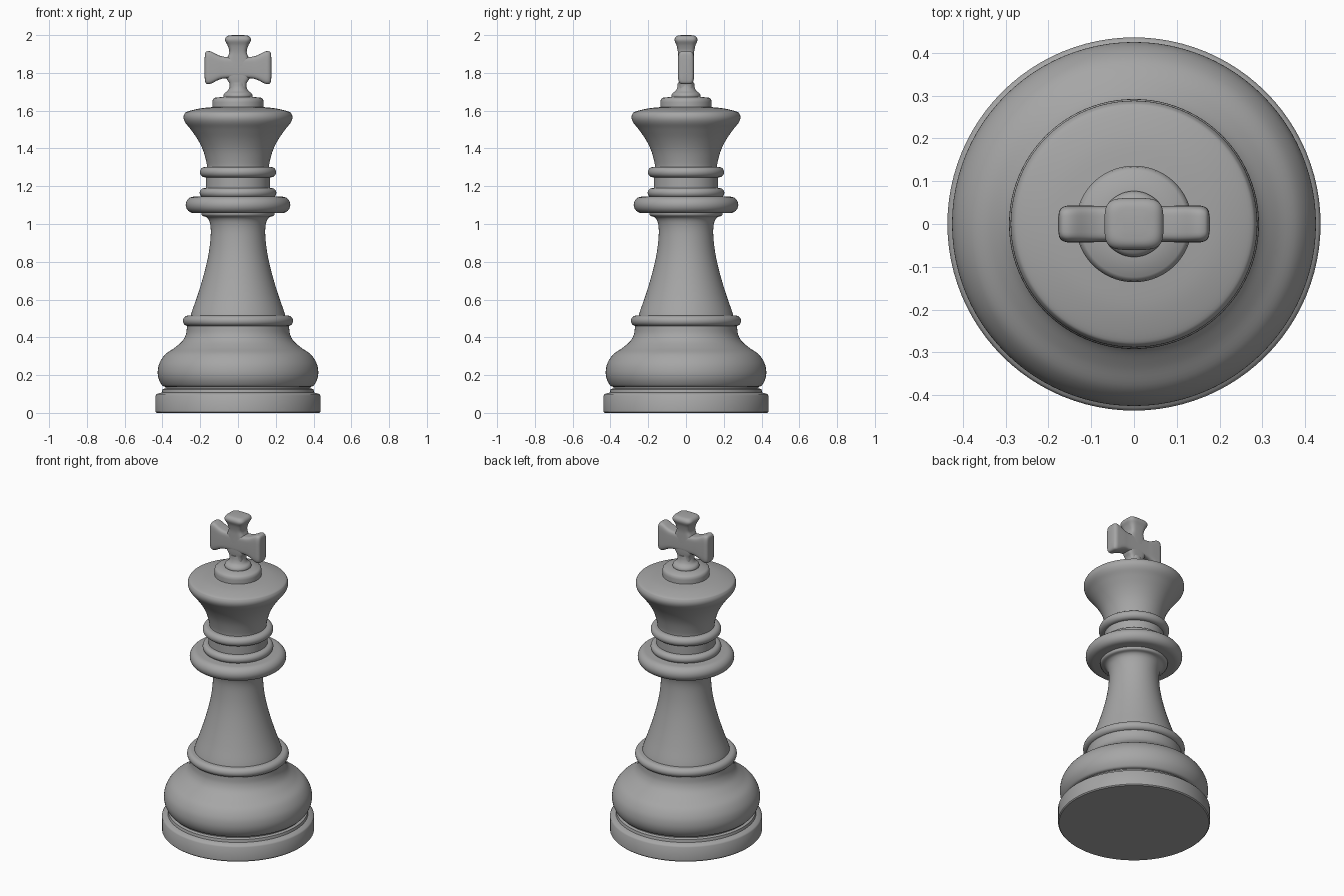
import bpy, bmesh, math
from mathutils import Vector

if "Cube" in bpy.data.objects:
    bpy.data.objects.remove(bpy.data.objects["Cube"])

grey = bpy.data.materials.new("plain_grey")
grey.diffuse_color = (0.38, 0.38, 0.38, 1)
grey.use_nodes = True
grey.node_tree.nodes["Principled BSDF"].inputs["Base Color"].default_value = grey.diffuse_color


def spline(pts, n=5):
    """Smooth curve through the given profile points."""
    p = [Vector(q) for q in pts]
    p = [2 * p[0] - p[1]] + p + [2 * p[-1] - p[-2]]
    out = []
    for i in range(1, len(p) - 2):
        a, b, c, d = p[i - 1:i + 3]
        for k in range(n):
            t = k / n
            out.append(0.5 * (2 * b + (c - a) * t + (2 * a - 5 * b + 4 * c - d) * t * t
                              + (3 * b - a - 3 * c + d) * t ** 3))
    return out + [p[-2]]


def loft(name, rings, angle=40):
    """Skin a stack of rings and cap both ends."""
    bm = bmesh.new()
    vs = [[bm.verts.new(c) for c in r] for r in rings]
    n = len(vs[0])
    for lo, hi in zip(vs, vs[1:]):
        for i in range(n):
            j = (i + 1) % n
            bm.faces.new((lo[i], lo[j], hi[j], hi[i]))
    bm.faces.new(vs[0][::-1])
    bm.faces.new(vs[-1])
    bmesh.ops.recalc_face_normals(bm, faces=bm.faces)
    me = bpy.data.meshes.new(name)
    bm.to_mesh(me)
    bm.free()
    me.materials.append(grey)
    ob = bpy.data.objects.new(name, me)
    bpy.context.collection.objects.link(ob)
    bpy.ops.object.select_all(action='DESELECT')
    ob.select_set(True)
    bpy.context.view_layer.objects.active = ob
    bpy.ops.object.shade_smooth_by_angle(angle=math.radians(angle))
    return ob


def lathe(name, pts, smooth=True, n=96):
    """Turn a (radius, z) profile around the z axis."""
    prof = spline(pts) if smooth else [Vector(p) for p in pts]
    loft(name, [[(r * math.cos(2 * math.pi * i / n), r * math.sin(2 * math.pi * i / n), z)
                 for i in range(n)] for r, z in prof])


def torus_ring(name, r_in, r_out, z0, z1):
    """Turned ring with a rounded rim."""
    h = (z1 - z0) / 2
    pts = [(r_in, z0)]
    for k in range(13):
        a = -math.pi / 2 + math.pi * k / 12
        pts.append((r_out - h + h * math.cos(a), z0 + h + h * math.sin(a)))
    lathe(name, pts + [(r_in, z1)], smooth=False)


# Base disc and groove
lathe("base_disc", [(0.43, 0), (0.436, 0.006), (0.436, 0.092), (0.43, 0.1), (0.403, 0.108),
                    (0.4, 0.125), (0.385, 0.13), (0.385, 0.145)], smooth=False)
# Bulging foot
lathe("foot", [(0.385, 0.138), (0.402, 0.146), (0.42, 0.18), (0.425, 0.22), (0.415, 0.265),
               (0.385, 0.31), (0.335, 0.345), (0.295, 0.38), (0.276, 0.415), (0.271, 0.45),
               (0.272, 0.465)])
torus_ring("foot_rim", 0.2, 0.292, 0.46, 0.515)
# Tapered stem
lathe("stem", [(0.253, 0.505), (0.243, 0.54), (0.215, 0.62), (0.187, 0.71), (0.164, 0.8),
               (0.15, 0.88), (0.144, 0.96), (0.15, 1.01), (0.165, 1.035), (0.19, 1.045), (0.195, 1.07)])
# Collar rings
torus_ring("collar", 0.1, 0.277, 1.058, 1.145)
torus_ring("collar_upper_ring", 0.1, 0.203, 1.14, 1.19)
lathe("neck", [(0.17, 1.17), (0.17, 1.27)], smooth=False)
torus_ring("neck_ring", 0.1, 0.202, 1.247, 1.302)
# Flared head
lathe("head", [(0.165, 1.28), (0.165, 1.315), (0.183, 1.385), (0.212, 1.445), (0.25, 1.5),
               (0.278, 1.535), (0.288, 1.56), (0.284, 1.582), (0.268, 1.595), (0.2, 1.612),
               (0.12, 1.62)])
# Button on top of the head
lathe("head_button", [(0.134, 1.6), (0.136, 1.645), (0.133, 1.659), (0.124, 1.668), (0.07, 1.674)],
      smooth=False)
lathe("cross_foot", [(0.072, 1.665), (0.077, 1.678), (0.071, 1.692), (0.055, 1.705),
                     (0.046, 1.725), (0.043, 1.75)])


def bar(name, sections, place, power=0.5, n=48):
    """Rounded-square bar lofted along sections of (half a, half b, position)."""
    rings = []
    for a, b, t in spline([Vector(s) for s in sections], 4):
        ring = []
        for i in range(n):
            c, s = math.cos(2 * math.pi * i / n), math.sin(2 * math.pi * i / n)
            ring.append(place(a * math.copysign(abs(c) ** power, c),
                              b * math.copysign(abs(s) ** power, s), t))
        rings.append(ring)
    loft(name, rings, 60)


# Upright of the cross, flaring to the top
bar("cross_upright", [(0.043, 0.037, 1.715), (0.046, 0.037, 1.745), (0.062, 0.04, 1.775),
                      (0.066, 0.042, 1.83), (0.058, 0.042, 1.875), (0.046, 0.043, 1.91),
                      (0.055, 0.05, 1.945), (0.068, 0.06, 1.97), (0.066, 0.058, 1.986),
                      (0.052, 0.045, 1.997), (0.025, 0.02, 2.0)], lambda a, b, t: (a, b, t))
# Crossbar arms, flaring to the tips
half = [(0.056, 0.042, 0.0), (0.057, 0.042, 0.07), (0.066, 0.043, 0.105), (0.084, 0.043, 0.14),
        (0.087, 0.042, 0.16), (0.078, 0.034, 0.173), (0.045, 0.018, 0.177)]
arms = [(a, b, -t) for a, b, t in half[:0:-1]] + half
bar("cross_arms", arms, lambda a, b, t: (t, b, 1.828 + a), power=0.4)
